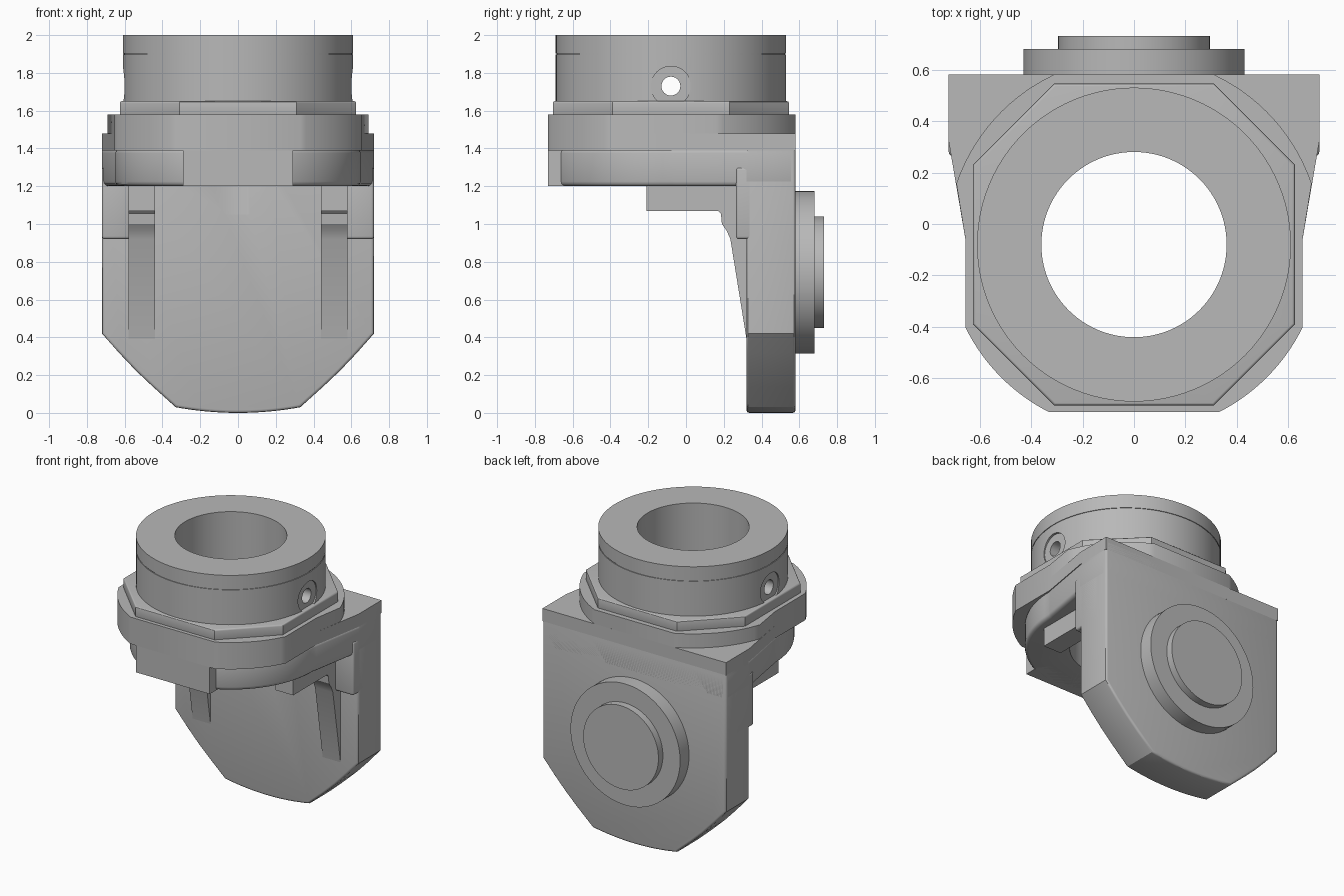
import bpy, bmesh, math
from mathutils import Matrix

if "Cube" in bpy.data.objects:
    bpy.data.objects.remove(bpy.data.objects["Cube"])

CY = -0.08          # y of the collar axis
BZ = 0.745          # z of the rear boss axis
grey = bpy.data.materials.new("machined grey")
grey.diffuse_color = (0.48, 0.48, 0.48, 1)
grey.use_nodes = True
grey.node_tree.nodes["Principled BSDF"].inputs["Base Color"].default_value = grey.diffuse_color


def add(name, bm):
    bmesh.ops.recalc_face_normals(bm, faces=bm.faces)
    me = bpy.data.meshes.new(name)
    bm.to_mesh(me)
    bm.free()
    ob = bpy.data.objects.new(name, me)
    bpy.context.collection.objects.link(ob)
    me.materials.append(grey)
    return ob


def prism(name, pts, axis, lo, hi):
    """Extrude a 2D outline along an axis."""
    place = {'x': lambda u, v, w: (w, u, v),
             'y': lambda u, v, w: (u, w, v),
             'z': lambda u, v, w: (u, v, w)}[axis]
    bm = bmesh.new()
    a = [bm.verts.new(place(u, v, lo)) for u, v in pts]
    b = [bm.verts.new(place(u, v, hi)) for u, v in pts]
    bm.faces.new(a)
    bm.faces.new(b[::-1])
    n = len(pts)
    for i in range(n):
        bm.faces.new((a[i], a[(i + 1) % n], b[(i + 1) % n], b[i]))
    return add(name, bm)


def cyl(name, axis, centre, r, lo, hi, r2=None, seg=96):
    bm = bmesh.new()
    bmesh.ops.create_cone(bm, cap_ends=True, segments=seg, radius1=r,
                          radius2=r if r2 is None else r2, depth=hi - lo)
    rot = {'z': Matrix(), 'x': Matrix.Rotation(math.pi / 2, 4, 'Y'),
           'y': Matrix.Rotation(-math.pi / 2, 4, 'X')}[axis]
    mid, (u, v) = (lo + hi) / 2, centre
    loc = {'z': (u, v, mid), 'x': (mid, u, v), 'y': (u, mid, v)}[axis]
    bm.transform(Matrix.Translation(loc) @ rot)
    return add(name, bm)


def finish(ob, bevel=0, cuts=()):
    """Bevel, cut, bake the modifiers and smooth."""
    if bevel:
        m = ob.modifiers.new("bevel", 'BEVEL')
        m.width, m.segments = bevel, 3
        m.limit_method, m.angle_limit = 'ANGLE', math.radians(50)
    for c in cuts:
        m = ob.modifiers.new("cut", 'BOOLEAN')
        m.operation, m.solver, m.object = 'DIFFERENCE', 'EXACT', c
    dg = bpy.context.evaluated_depsgraph_get()
    me = bpy.data.meshes.new_from_object(ob.evaluated_get(dg))
    ob.modifiers.clear()
    ob.data = me
    bpy.ops.object.select_all(action='DESELECT')
    ob.select_set(True)
    bpy.context.view_layer.objects.active = ob
    bpy.ops.object.shade_smooth_by_angle(angle=math.radians(30))


def arc(r, a0, a1, n=14):
    return [(r * math.cos(math.radians(a0 + (a1 - a0) * i / n)),
             CY + r * math.sin(math.radians(a0 + (a1 - a0) * i / n))) for i in range(n + 1)]


def mirrored(half):
    return half + [(-x, y) for x, y in reversed(half) if abs(x) > 1e-6]


# cutters
bore = cyl("bore_cutter", 'z', (0, CY), 0.36, 1.0, 2.3)
pin = cyl("pin_cutter", 'x', (CY, 1.73), 0.05, -1, 1, seg=40)
spots = [cyl("spotface_cutter", 'x', (CY, 1.73), 0.105, lo, lo + 0.4, seg=48)
         for lo in (0.594, -0.994)]
scoop = cyl("scoop_cutter", 'z', (0, CY), 0.405, 1.05, 1.3, r2=0.44)
cutters = [bore, pin, scoop] + spots
for c in cutters:
    c.hide_render = True

# collar with thin groove line, cross pin hole and spotfaces
profile = [(0.36, 1.64), (0.61, 1.64), (0.61, 1.897), (0.605, 1.897),
           (0.605, 1.903), (0.61, 1.903), (0.61, 2.0), (0.36, 2.0)]
bm = bmesh.new()
N = 96
rings = [[bm.verts.new((r * math.cos(2 * math.pi * i / N), CY + r * math.sin(2 * math.pi * i / N), z))
          for r, z in profile] for i in range(N)]
for i in range(N):
    p, q = rings[i], rings[(i + 1) % N]
    for j in range(len(profile)):
        k = (j + 1) % len(profile)
        bm.faces.new((p[j], q[j], q[k], p[k]))
finish(add("collar", bm), cuts=[pin] + spots)

# octagonal flange
octo = mirrored([(0.31, CY - 0.625), (0.625, CY - 0.31), (0.625, CY + 0.31), (0.31, CY + 0.625)])
finish(prism("flange", octo, 'z', 1.57, 1.65), 0.01, [bore])

# housing: top layer, shouldered layer, rounded lower layer
front = arc(0.73, -63.1, -26.2)
flare = [(0.655, -0.06), (0.72, 0.32), (0.72, 0.58)]
finish(prism("housing_top", mirrored(front + [(0.655, -0.06)] + arc(0.73, 19, 64.7)),
             'z', 1.48, 1.58), 0, [bore])
finish(prism("housing_shoulder", mirrored(front + flare), 'z', 1.39, 1.48), 0, [bore])
finish(prism("housing_lower", mirrored(arc(0.65, -90, 0, 24) + flare), 'z', 1.2, 1.4), 0.025, [bore])
finish(prism("front_tab", mirrored([(0.29, -0.731), (0.29, -0.5)]), 'z', 1.2, 1.42))

# rear plate with tapered, rounded bottom
bottom = [(0.33 * i / 8, 0.03 * (i / 8) ** 2) for i in range(9)]
side = [(0.45, 0.138), (0.54, 0.223), (0.63, 0.318), (0.72, 0.42), (0.72, 1.46)]
finish(prism("rear_plate", mirrored(bottom + side), 'y', 0.32, 0.58), 0.015, [scoop])

# side blocks with tapering ribs, and corner posts
rib = [(-0.21, 1.23), (-0.21, 1.07), (0.17, 1.07), (0.185, 1.055), (0.19, 1.0), (0.215, 0.965),
       (0.235, 0.92), (0.322, 0.38), (0.4, 0.38), (0.4, 1.23)]
for s, word in ((1, "right"), (-1, "left")):
    lo, hi = sorted((s * 0.44, s * 0.58))
    finish(prism(word + "_block_and_rib", rib, 'x', lo, hi))
    lo, hi = sorted((s * 0.57, s * 0.72))
    finish(prism(word + "_corner_post", [(0.265, 0.92), (0.5, 0.92), (0.5, 1.3), (0.265, 1.3)],
                 'x', lo, hi), 0.015)

# rear bosses
finish(cyl("rear_boss", 'y', (0, BZ), 0.43, 0.56, 0.68))
finish(cyl("rear_boss_cap", 'y', (0, BZ), 0.295, 0.66, 0.73))

for c in cutters:
    bpy.data.objects.remove(c)
